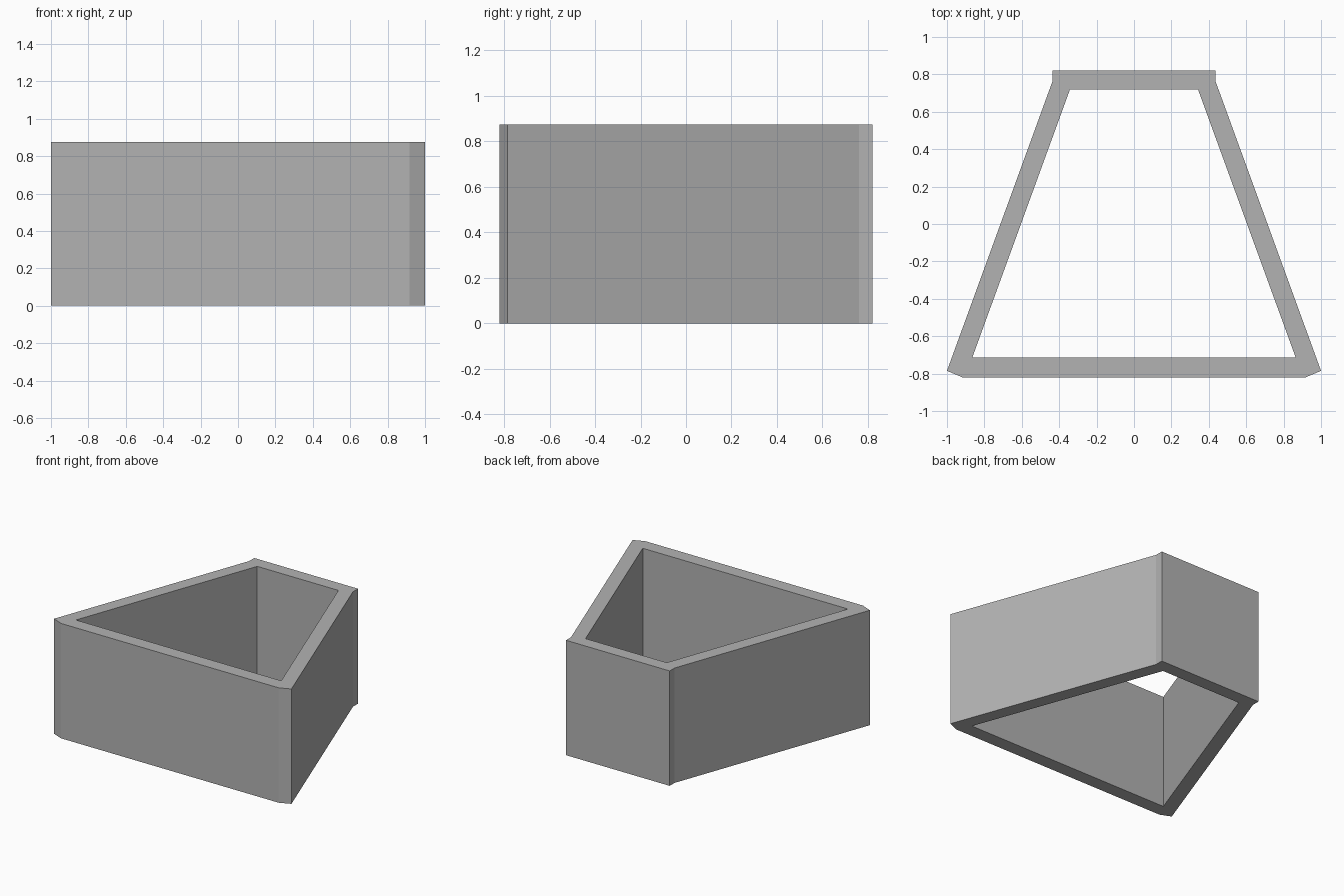
import bpy
import bmesh

cube = bpy.data.objects.get("Cube")
if cube:
    bpy.data.objects.remove(cube, do_unlink=True)

HEIGHT = 0.875

# Plan points on the +x half
INNER_FRONT, INNER_BACK = (0.865, -0.715), (0.342, 0.72)
CHAMFER, FRONT_CORNER = (0.917, -0.82), (1.0, -0.785)
SIDE_END, BACK_CORNER = (0.437, 0.76), (0.437, 0.82)


def flip(p):
    return (-p[0], p[1])


def mirrored(points):
    """Close a half outline symmetrically about x = 0."""
    return points + [flip(p) for p in reversed(points)]


# Wall footprints: front, back, left side, right side
side = [INNER_FRONT, FRONT_CORNER, SIDE_END, INNER_BACK]
footprints = [
    mirrored([INNER_FRONT, FRONT_CORNER, CHAMFER]),
    mirrored([INNER_BACK, SIDE_END, BACK_CORNER]),
    side,
    [flip(p) for p in side],
]

# Join the footprints into one open ring and raise it
bm = bmesh.new()
corners = {}
for outline in footprints:
    for p in outline:
        if p not in corners:
            corners[p] = bm.verts.new((*p, 0))
    bm.faces.new([corners[p] for p in outline])
bmesh.ops.recalc_face_normals(bm, faces=bm.faces[:])
raised = bmesh.ops.extrude_face_region(bm, geom=bm.faces[:], use_keep_orig=True)
top = [v for v in raised["geom"] if isinstance(v, bmesh.types.BMVert)]
bmesh.ops.translate(bm, verts=top, vec=(0, 0, HEIGHT))
bmesh.ops.recalc_face_normals(bm, faces=bm.faces[:])

mesh = bpy.data.meshes.new("tapered_frame")
bm.to_mesh(mesh)
bm.free()

# Plain grey material
grey = bpy.data.materials.new("plain grey")
grey.use_nodes = True
colour = (0.45, 0.45, 0.45, 1)
grey.diffuse_color = colour
grey.node_tree.nodes["Principled BSDF"].inputs["Base Color"].default_value = colour
mesh.materials.append(grey)

frame = bpy.data.objects.new("tapered_frame", mesh)
bpy.context.collection.objects.link(frame)
